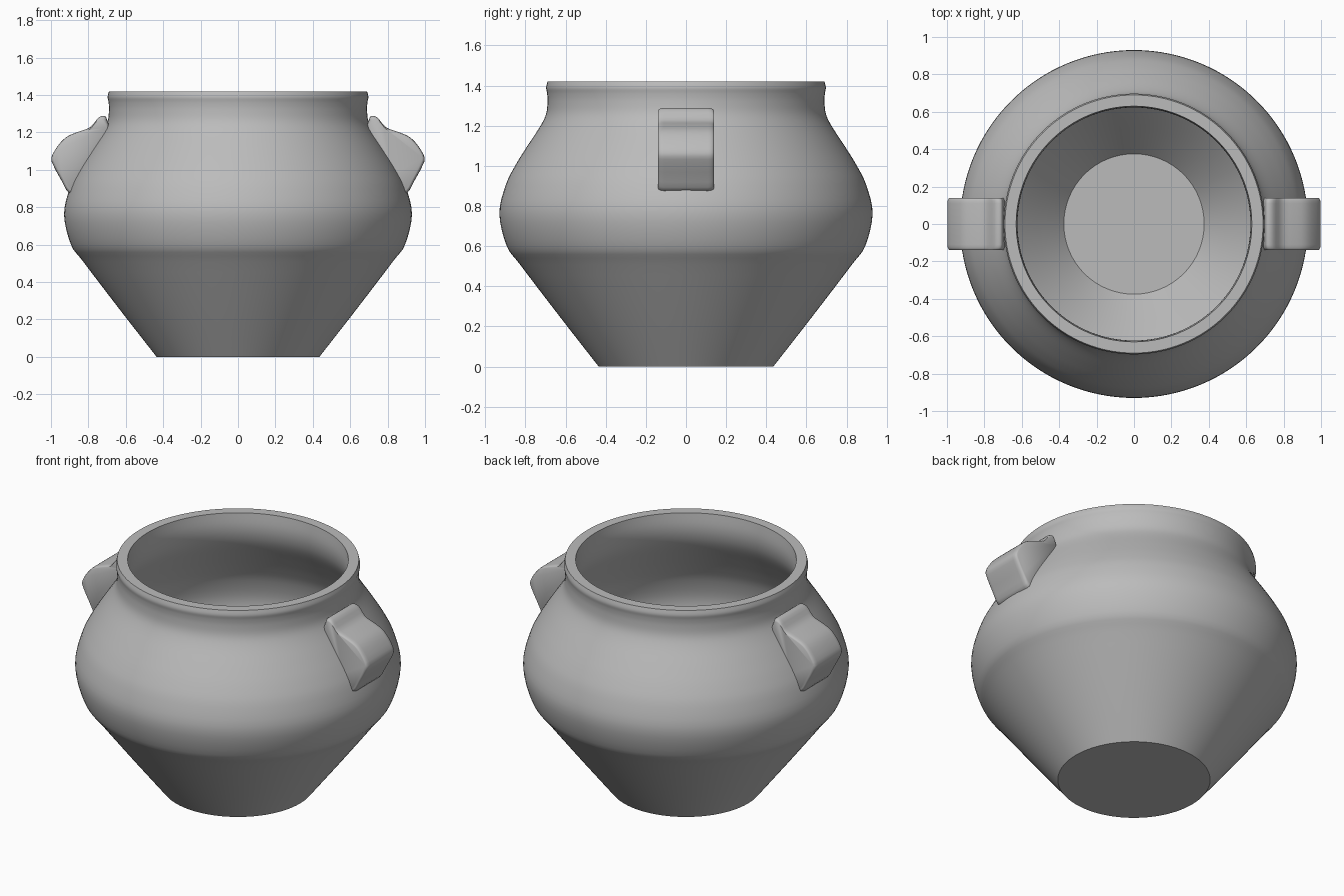
import bpy, bmesh, math
from mathutils import Vector

cube = bpy.data.objects.get("Cube")
if cube:
    bpy.data.objects.remove(cube, do_unlink=True)

clay = bpy.data.materials.new("grey clay")
clay.use_nodes = True
clay.diffuse_color = (0.5, 0.5, 0.5, 1)
clay.node_tree.nodes["Principled BSDF"].inputs["Base Color"].default_value = (0.5, 0.5, 0.5, 1)


def smooth_path(points, steps=4, closed=False):
    """Catmull-Rom curve through 2D points."""
    pts = [Vector(p) for p in points]
    n = len(pts)
    pick = (lambda i: pts[i % n]) if closed else (lambda i: pts[max(0, min(n - 1, i))])
    path = []
    for i in range(n if closed else n - 1):
        a, b, c, d = (pick(i + k) for k in (-1, 0, 1, 2))
        for s in range(steps):
            t = s / steps
            path.append(0.5 * (2 * b + (c - a) * t + (2 * a - 5 * b + 4 * c - d) * t**2
                               + (3 * b - a - 3 * c + d) * t**3))
    return path if closed else path + [pts[-1]]


def finish(bm, name, angle):
    bmesh.ops.recalc_face_normals(bm, faces=bm.faces)
    mesh = bpy.data.meshes.new(name)
    bm.to_mesh(mesh)
    bm.free()
    mesh.materials.append(clay)
    obj = bpy.data.objects.new(name, mesh)
    bpy.context.collection.objects.link(obj)
    bpy.ops.object.select_all(action='DESELECT')
    obj.select_set(True)
    bpy.context.view_layer.objects.active = obj
    bpy.ops.object.shade_smooth_by_angle(angle=math.radians(angle))
    return obj


# Pot: one turned wall with an outside, a flat rim, an inside and a floor
outside = [(.435, 0), (.63, .25), (.826, .507), (.893, .6), (.93, .76), (.9, .9),
           (.852, 1), (.79, 1.1), (.725, 1.2), (.697, 1.26), (.69, 1.32),
           (.692, 1.36), (.697, 1.39), (.69, 1.42)]
inside = [(.63, 1.42), (.623, 1.34), (.632, 1.27), (.66, 1.2), (.722, 1.1), (.783, 1),
          (.832, .9), (.86, .76), (.83, .63), (.765, .51), (.57, .29), (.375, .07)]
profile = [Vector((0, 0))] + smooth_path(outside) + smooth_path(inside) + [Vector((0, .07))]

bm = bmesh.new()
ring = [bm.verts.new((p.x, 0, p.y)) for p in profile]
edges = [bm.edges.new(pair) for pair in zip(ring, ring[1:])]
bmesh.ops.spin(bm, geom=ring + edges, cent=(0, 0, 0), axis=(0, 0, 1),
               angle=2 * math.pi, steps=128, use_merge=False)
bmesh.ops.remove_doubles(bm, verts=bm.verts, dist=1e-4)
finish(bm, "pot", 35)

# Lug handles: a side outline swept across the width, with rounded edges
lug = [(.70, 1.265), (.712, 1.288), (.745, 1.28), (.79, 1.228), (.85, 1.205), (.915, 1.177),
       (.962, 1.13), (.998, 1.065), (.983, 1.015), (.945, .945), (.905, .877),
       (.865, .895), (.805, 1), (.745, 1.1), (.692, 1.215)]
outline = smooth_path(lug, 3, closed=True)
centre = Vector((.83, 1.08))
half_width, bevel = .14, .03
arc = [math.radians(a) for a in (90, 60, 30, 0)]
sections = [(half_width - bevel * (1 - math.sin(a)), 1 - .08 * (1 - math.cos(a))) for a in arc]
sections += [(-y, s) for y, s in reversed(sections)]

for name, side in (("left_handle", 1), ("right_handle", -1)):
    bm = bmesh.new()
    loops = []
    for y, scale in sections:
        pts = [centre + (p - centre) * scale for p in outline]
        loops.append([bm.verts.new((side * p.x, y, p.y)) for p in pts])
    for a, b in zip(loops, loops[1:]):
        for i in range(len(a)):
            j = (i + 1) % len(a)
            bm.faces.new((a[i], a[j], b[j], b[i]))
    bm.faces.new(loops[0])
    bm.faces.new(loops[-1])
    finish(bm, name, 40)
